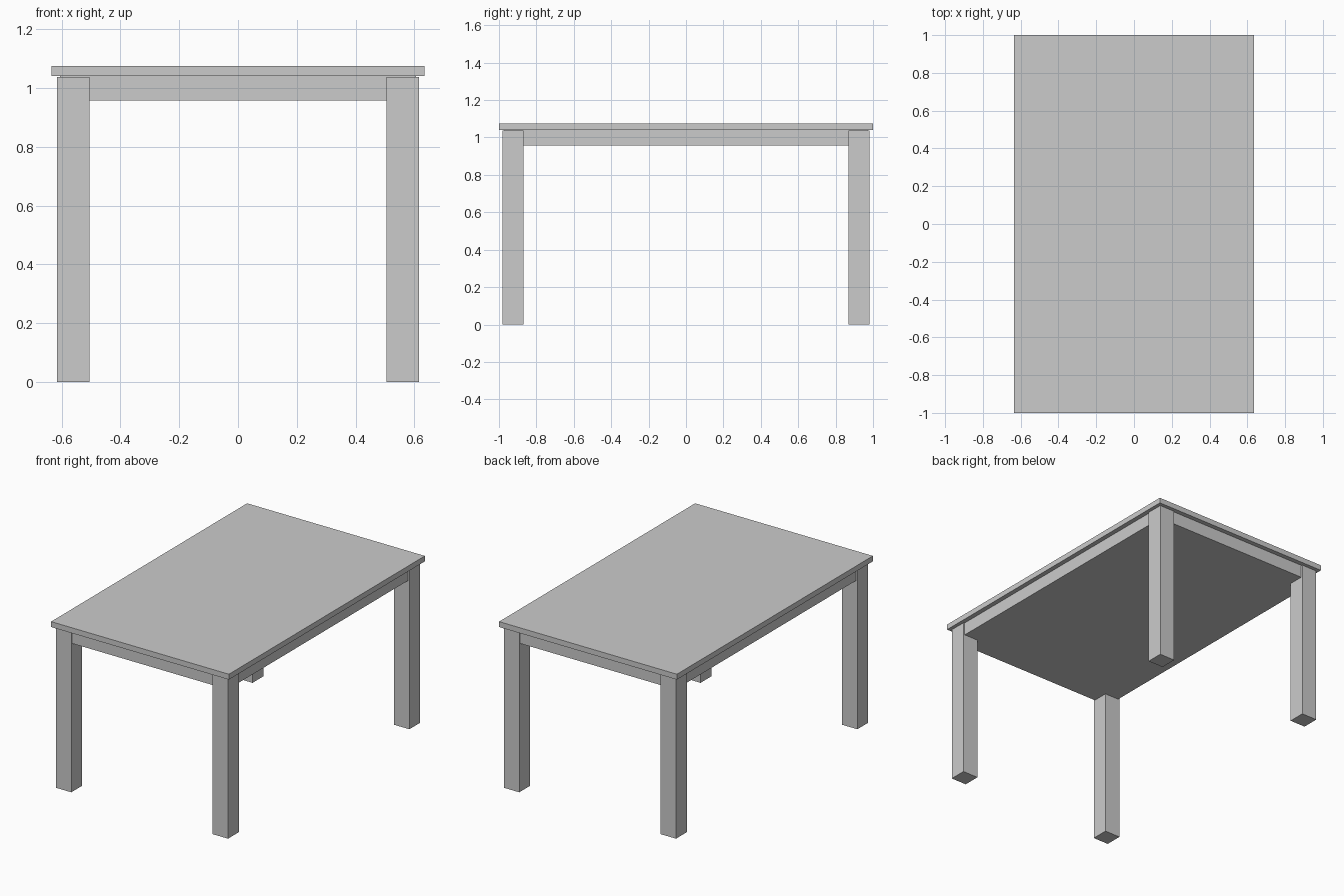
import bpy

if "Cube" in bpy.data.objects:
    bpy.data.objects.remove(bpy.data.objects["Cube"])


def box(name, lo, hi):
    """Axis-aligned box between two corners."""
    centre = [(a + b) / 2 for a, b in zip(lo, hi)]
    bpy.ops.mesh.primitive_cube_add(size=1, location=centre)
    ob = bpy.context.object
    ob.name = name
    ob.scale = [b - a for a, b in zip(lo, hi)]
    bpy.ops.object.transform_apply(location=False, rotation=False, scale=True)
    return ob


# Table top
box("table_top", (-0.635, -1.0, 1.04), (0.635, 1.0, 1.075))

# Solid apron block under the top, set slightly in from the leg faces
box("apron", (-0.605, -0.97, 0.957), (0.605, 0.97, 1.04))

# Four square legs
for sx, side in ((-1, "left"), (1, "right")):
    for sy, end in ((-1, "front"), (1, "back")):
        x = sorted((sx * 0.505, sx * 0.615))
        y = sorted((sy * 0.87, sy * 0.98))
        box(f"{end}_{side}_leg", (x[0], y[0], 0), (x[1], y[1], 1.037))
